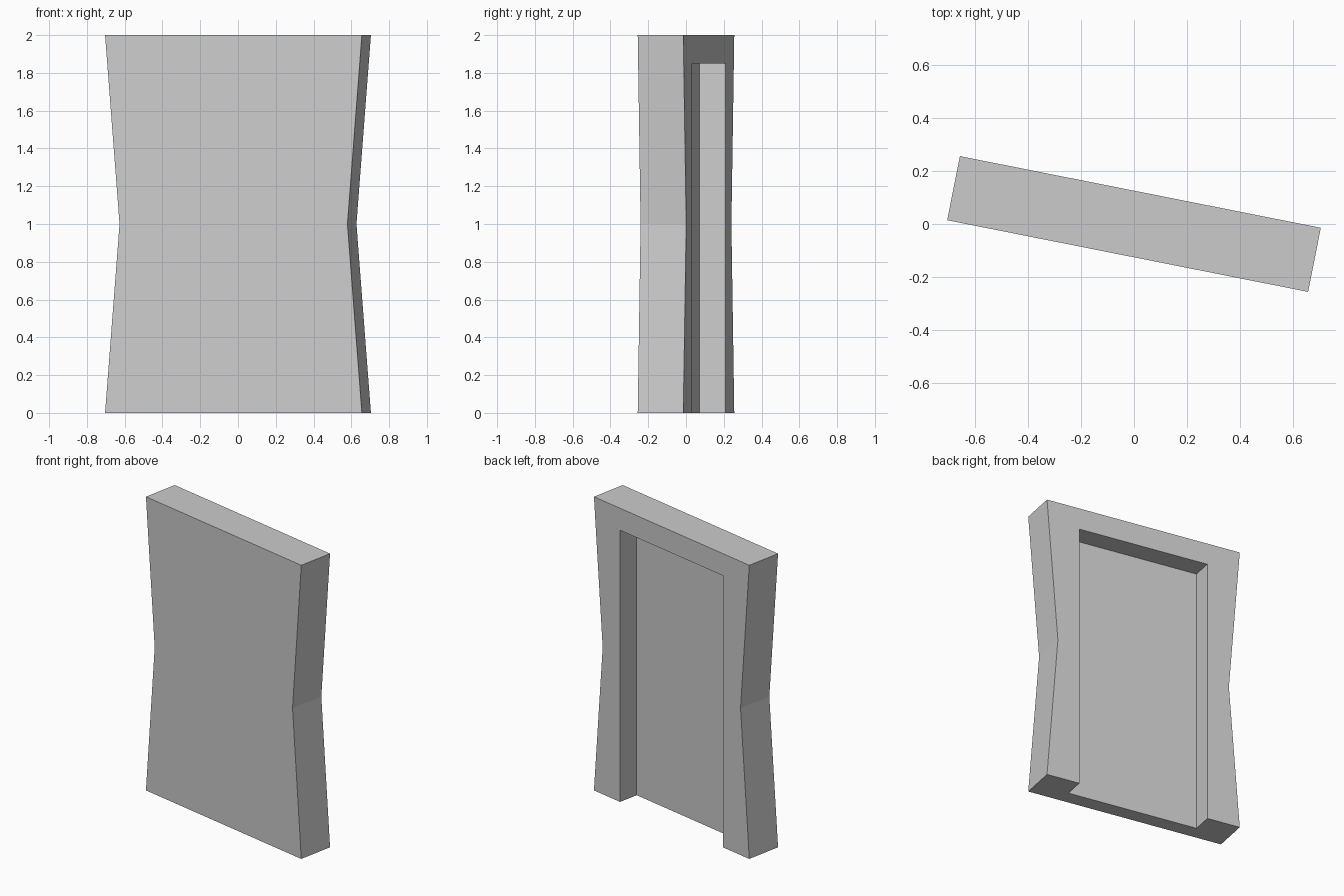
import bpy, bmesh
from math import radians
from mathutils import Matrix

if "Cube" in bpy.data.objects:
    bpy.data.objects.remove(bpy.data.objects["Cube"])

W, WAIST, H = 0.693, 0.615, 2.0      # half widths at ends and middle, height
T = 0.123                            # half thickness
DEPTH = 0.142                        # recess depth
TURN = Matrix.Rotation(radians(-11.23), 4, 'Z')


def extrude_profile(name, pts, y0, y1):
    """Extrude an x/z outline from y0 to y1, then turn it about z."""
    bm = bmesh.new()
    face = bm.faces.new([bm.verts.new((x, y0, z)) for x, z in pts])
    out = bmesh.ops.extrude_face_region(bm, geom=[face])
    verts = [g for g in out["geom"] if isinstance(g, bmesh.types.BMVert)]
    bmesh.ops.translate(bm, verts=verts, vec=(0, y1 - y0, 0))
    bmesh.ops.recalc_face_normals(bm, faces=bm.faces)
    bm.transform(TURN)
    mesh = bpy.data.meshes.new(name)
    bm.to_mesh(mesh)
    bm.free()
    obj = bpy.data.objects.new(name, mesh)
    bpy.context.collection.objects.link(obj)
    return obj


# Waisted slab
right = [(W, 0), (WAIST, H / 2), (W, H)]
slab = extrude_profile("doorway_slab", right + [(-x, z) for x, z in reversed(right)], -T, T)

# Doorway recess in the back, open at the bottom
R, TOP = 0.46, 1.85
cutter = extrude_profile("recess_cutter", [(R, -0.1), (R, TOP), (-R, TOP), (-R, -0.1)],
                         T - DEPTH, T + 0.1)
cutter.hide_render = True
cut = slab.modifiers.new("recess", 'BOOLEAN')
cut.operation = 'DIFFERENCE'
cut.solver = 'EXACT'
cut.object = cutter
bpy.context.view_layer.objects.active = slab
bpy.ops.object.modifier_apply(modifier=cut.name)
bpy.data.objects.remove(cutter)
